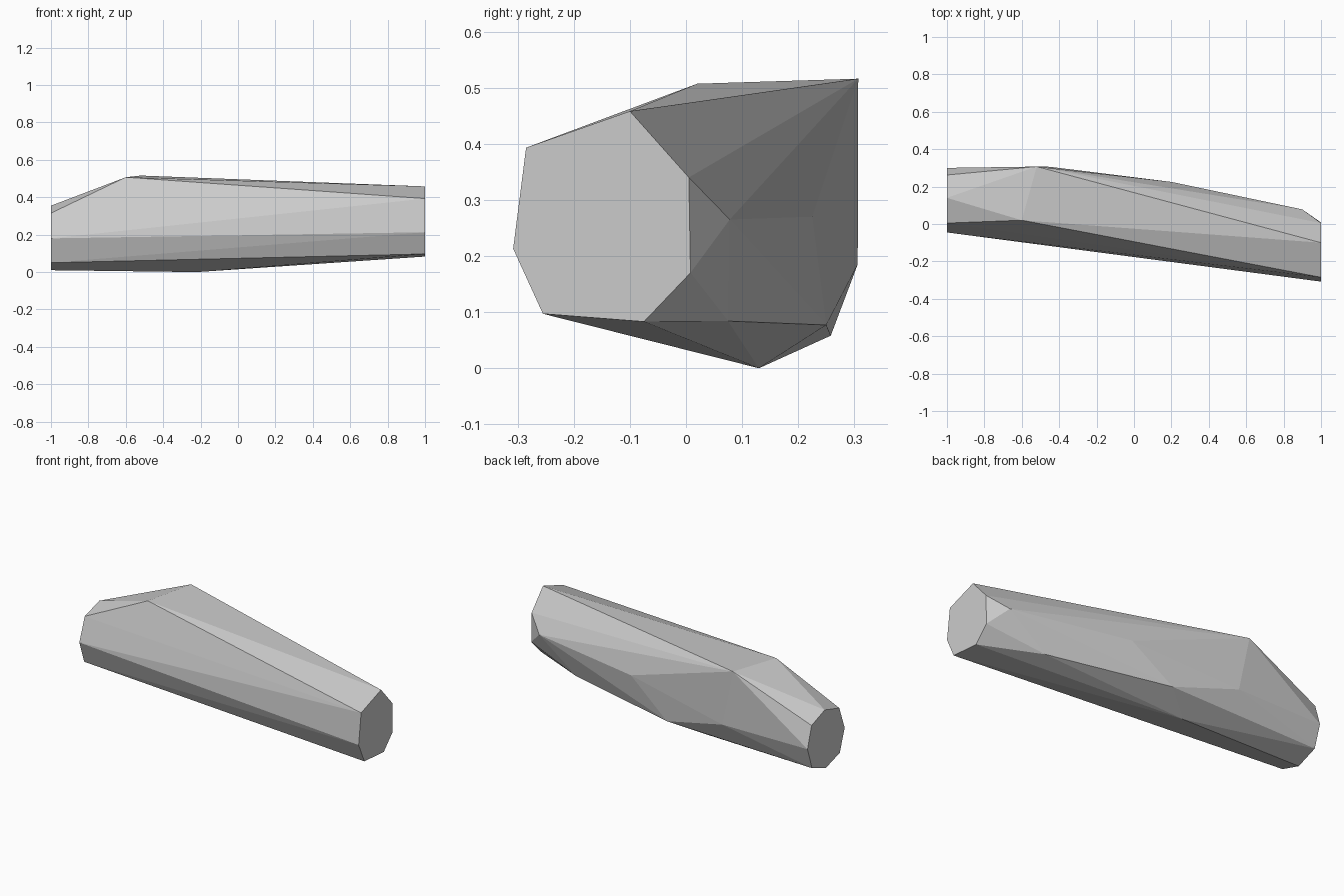
import bpy
import bmesh
import math

default_cube = bpy.data.objects.get("Cube")
if default_cube:
    bpy.data.objects.remove(default_cube, do_unlink=True)


def make_material(name, colour):
    material = bpy.data.materials.new(name)
    material.use_nodes = True
    material.diffuse_color = colour
    shader = next(n for n in material.node_tree.nodes if n.type == "BSDF_PRINCIPLED")
    shader.inputs["Base Color"].default_value = colour
    return material


def end_section(x, outline):
    """Place a (y, z) outline in the plane at the given x."""
    return [(x, y, z) for y, z in outline]


# Flat, cut end on the left
left_end = end_section(1, [
    (-.285, .393), (-.1, .458), (.005, .34), (.008, .17),
    (-.075, .083), (-.255, .097), (-.308, .213),
])

# Flat, cut end on the right
right_end = end_section(-1, [
    (.005, .315), (.14, .355), (.262, .31), (.3, .185),
    (.258, .058), (.13, .01), (0, .05), (-.045, .18),
])

# Corners of the chipped faces between the ends
ridge = [(-.6, .02, .507), (-.52, .307, .516)]
back = [(.9, .078, .265), (.2, .225, .27), (-.45, .306, .185)]
underside = [(.66, .075, .084), (-.05, .25, .077), (-.22, .13, 0)]

# Faceted stone block wrapped around the corners
bm = bmesh.new()
for corner in left_end + right_end + ridge + back + underside:
    bm.verts.new(corner)
result = bmesh.ops.convex_hull(bm, input=bm.verts[:])
loose = [v for v in bm.verts if not v.link_faces]
bmesh.ops.delete(bm, geom=loose, context="VERTS")
bmesh.ops.dissolve_limit(bm, angle_limit=math.radians(1), verts=bm.verts[:], edges=bm.edges[:])
bmesh.ops.recalc_face_normals(bm, faces=bm.faces[:])

mesh = bpy.data.meshes.new("stone_block")
bm.to_mesh(mesh)
bm.free()
mesh.materials.append(make_material("stone grey", (.6, .6, .6, 1)))
stone = bpy.data.objects.new("stone_block", mesh)
bpy.context.collection.objects.link(stone)
